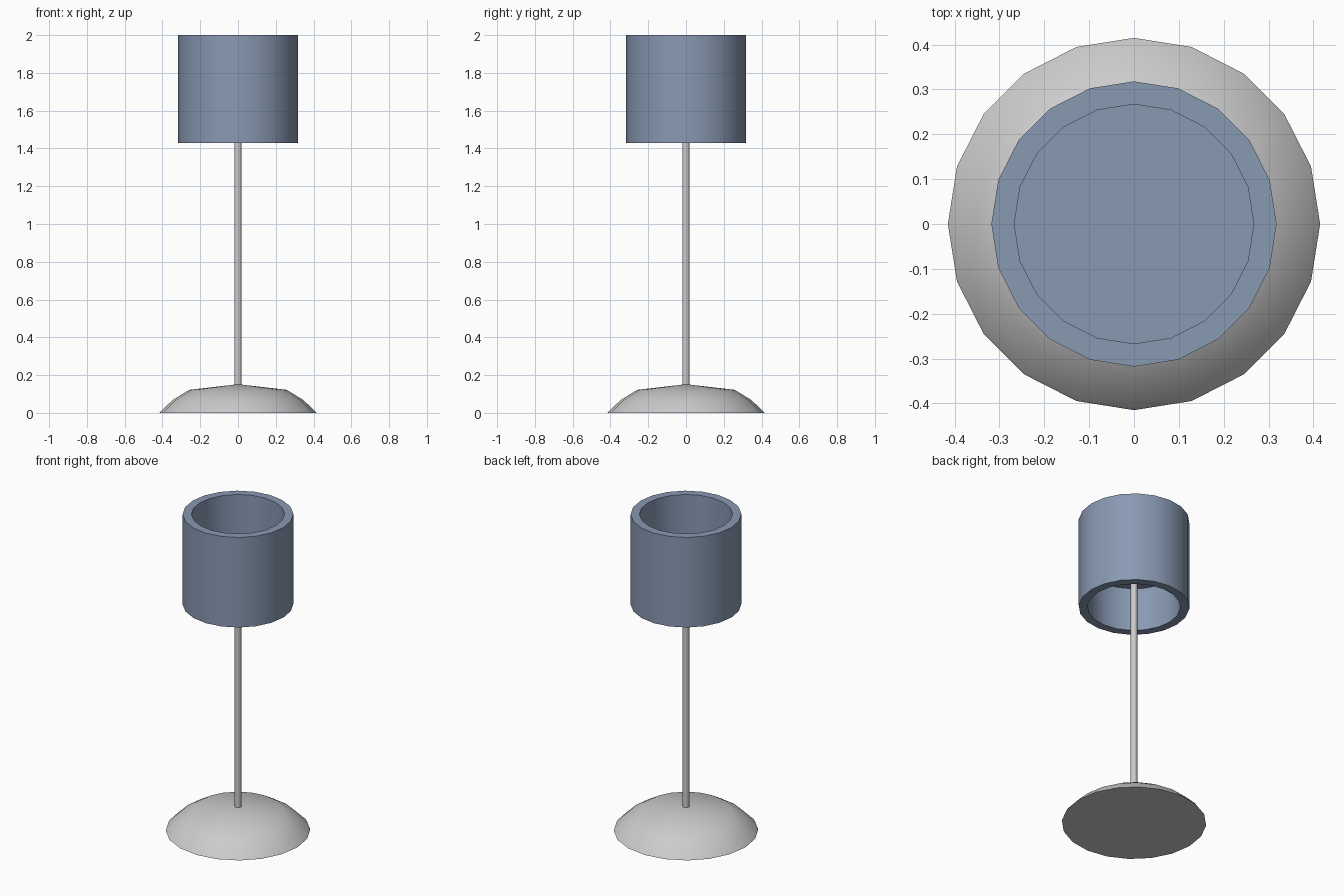
import bpy, bmesh, math

if "Cube" in bpy.data.objects:
    bpy.data.objects.remove(bpy.data.objects["Cube"])

SIDES = 20


def lathe(name, profile, closed=False, material=None):
    """Revolve (radius, height) points around z; radius 0 makes a pole point."""
    bm = bmesh.new()
    rings = []
    for r, z in profile:
        if r == 0:
            rings.append([bm.verts.new((0, 0, z))] * SIDES)
        else:
            rings.append([bm.verts.new((r * math.cos(i * math.tau / SIDES),
                                        r * math.sin(i * math.tau / SIDES), z))
                          for i in range(SIDES)])
    pairs = list(zip(rings, rings[1:]))
    if closed:
        pairs.append((rings[-1], rings[0]))
    for a, b in pairs:
        for i in range(SIDES):
            j = (i + 1) % SIDES
            corners = list(dict.fromkeys((a[i], a[j], b[j], b[i])))
            bm.faces.new(corners)
    bmesh.ops.recalc_face_normals(bm, faces=bm.faces)
    mesh = bpy.data.meshes.new(name)
    bm.to_mesh(mesh)
    bm.free()
    obj = bpy.data.objects.new(name, mesh)
    bpy.context.collection.objects.link(obj)
    if material:
        mesh.materials.append(material)
    bpy.ops.object.select_all(action='DESELECT')
    obj.select_set(True)
    bpy.context.view_layer.objects.active = obj
    bpy.ops.object.shade_smooth_by_angle(angle=math.radians(30))
    return obj


blue = bpy.data.materials.new("shade_blue")
blue.diffuse_color = (0.25, 0.32, 0.45, 1)
blue.use_nodes = True
blue.node_tree.nodes["Principled BSDF"].inputs["Base Color"].default_value = blue.diffuse_color

# Domed foot with a flat underside
lathe("base", [(0, 0), (0.415, 0), (0.409, 0.008), (0.345, 0.069),
               (0.258, 0.122), (0, 0.152)])

# Thin upright, ending at the disc inside the shade
lathe("pole", [(0, 0.1), (0.019, 0.1), (0.019, 1.712), (0, 1.712)])

# Thick-walled tube shade, open at both ends
lathe("shade", [(0.318, 1.43), (0.318, 2.0), (0.267, 2.0), (0.267, 1.43)],
      closed=True, material=blue)

# Disc across the middle of the shade
lathe("shade_disc", [(0, 1.705), (0.267, 1.705), (0.267, 1.725), (0, 1.725)],
      material=blue)
